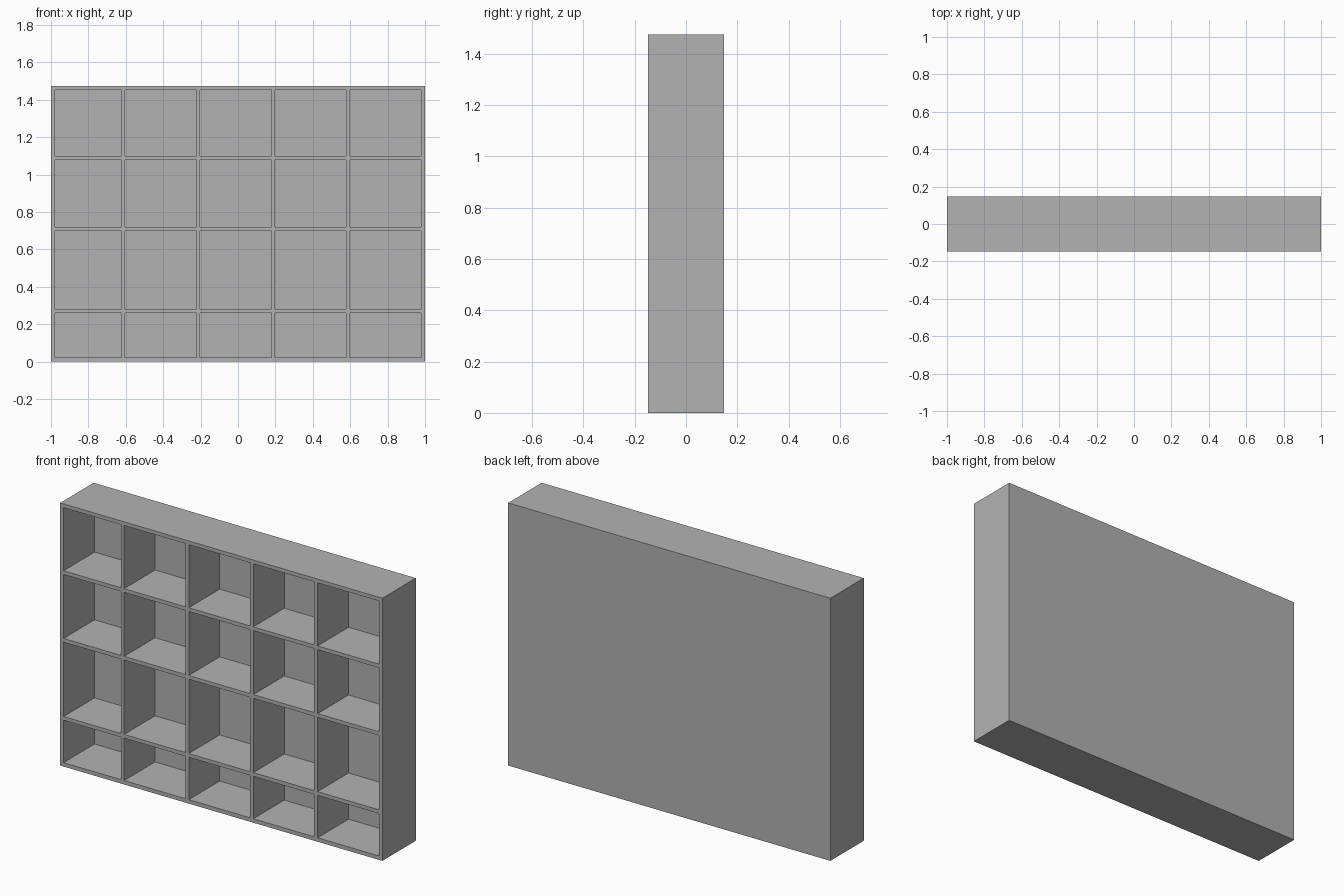
import bpy
import bmesh

if "Cube" in bpy.data.objects:
    bpy.data.objects.remove(bpy.data.objects["Cube"])

HALF_DEPTH = 0.148
BACK_THICKNESS = 0.022

# Board edges: every odd interval is an open compartment
xs = [-1.0, -0.979, -0.624, -0.603, -0.223, -0.202, 0.178, 0.199, 0.577, 0.598, 0.979, 1.0]
zs = [0.0, 0.022, 0.26, 0.281, 0.698, 0.719, 1.078, 1.099, 1.453, 1.474]

grey = bpy.data.materials.new("light grey")
grey.diffuse_color = (0.448, 0.448, 0.448, 1.0)
grey.use_nodes = True
grey.node_tree.nodes["Principled BSDF"].inputs["Base Color"].default_value = grey.diffuse_color

bm = bmesh.new()

# Front face grid
grid = [[bm.verts.new((x, -HALF_DEPTH, z)) for z in zs] for x in xs]
compartments = []
for i in range(len(xs) - 1):
    for j in range(len(zs) - 1):
        face = bm.faces.new((grid[i][j], grid[i + 1][j], grid[i + 1][j + 1], grid[i][j + 1]))
        if i % 2 and j % 2:
            compartments.append(face)

# Outer sides and back panel
rim = [e for e in bm.edges if e.is_boundary]
sides = bmesh.ops.extrude_edge_only(bm, edges=rim)["geom"]
back_verts = [v for v in sides if isinstance(v, bmesh.types.BMVert)]
bmesh.ops.translate(bm, verts=back_verts, vec=(0, 2 * HALF_DEPTH, 0))
bmesh.ops.contextual_create(bm, geom=[e for e in bm.edges if e.is_boundary])

# Push the compartments in to the back panel
for face in compartments:
    floor = bmesh.ops.extrude_discrete_faces(bm, faces=[face])["faces"][0]
    bmesh.ops.translate(bm, verts=floor.verts, vec=(0, 2 * HALF_DEPTH - BACK_THICKNESS, 0))

bmesh.ops.remove_doubles(bm, verts=bm.verts, dist=0.0001)
bmesh.ops.recalc_face_normals(bm, faces=bm.faces)

mesh = bpy.data.meshes.new("shelf_unit")
bm.to_mesh(mesh)
bm.free()
mesh.materials.append(grey)
shelf = bpy.data.objects.new("shelf_unit", mesh)
bpy.context.collection.objects.link(shelf)
